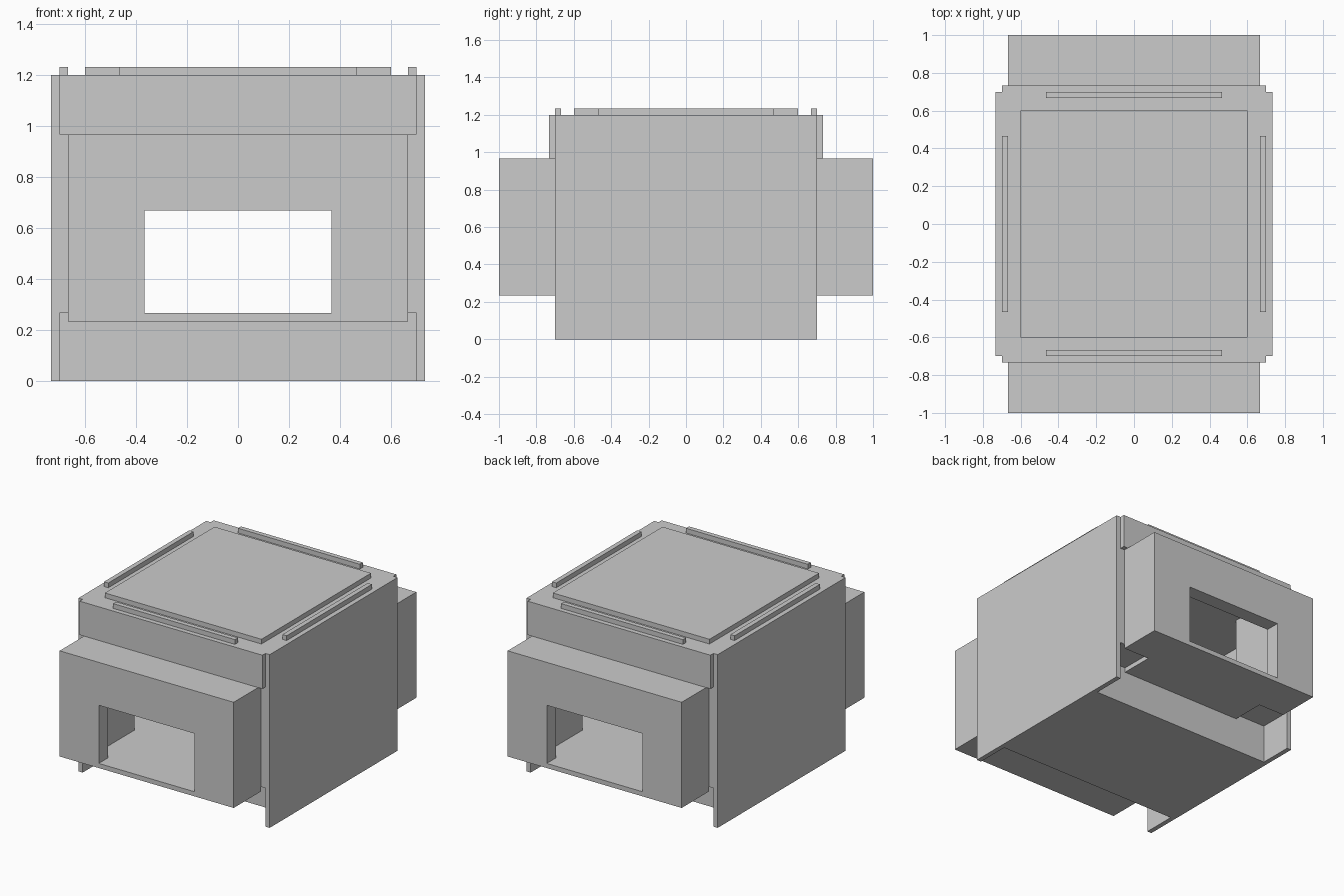
import bpy

if "Cube" in bpy.data.objects:
    bpy.data.objects.remove(bpy.data.objects["Cube"])


def box(name, x, y, z):
    """Box from (min, max) ranges on each axis."""
    bpy.ops.mesh.primitive_cube_add(
        size=1, location=[(r[0] + r[1]) / 2 for r in (x, y, z)])
    ob = bpy.context.object
    ob.name = name
    ob.scale = [r[1] - r[0] for r in (x, y, z)]
    bpy.ops.object.transform_apply(location=False, rotation=False, scale=True)
    return ob


def span(s, a, b):
    """Range a..b, mirrored to the negative side when s is -1."""
    return tuple(sorted((s * a, s * b)))


WALL, OUT = 0.70, 0.733       # inner and outer face of the side panels
POST = 0.467                  # inner face of the posts
BAY = 0.667                   # half width of the bays
FLOOR, CEIL, TOP = 0.267, 0.967, 1.2

# Main body
box("floor_block", (-WALL, WALL), (-POST, POST), (0, FLOOR))
box("roof_block", (-WALL, WALL), (-OUT, OUT), (CEIL, TOP))
box("roof_panel", (-0.6, 0.6), (-0.6, 0.6), (TOP, 1.233))

for s, side in ((-1, "left"), (1, "right")):
    box(side + "_wall", span(s, WALL, OUT), (-WALL, WALL), (0, TOP))
    box(side + "_roof_rail", span(s, BAY, WALL), (-POST, POST), (TOP, 1.233))

# Front and back bays, each with a doorway into the chamber
for t, end in ((-1, "front"), (1, "back")):
    box(end + "_roof_rail", (-POST, POST), span(t, BAY, WALL), (TOP, 1.233))
    box(end + "_bay_floor", (-BAY, BAY), span(t, WALL, 1.0), (0.235, FLOOR))
    box(end + "_bay_threshold", (-POST, POST), span(t, POST, WALL), (0.235, FLOOR))
    box(end + "_bay_roof", (-BAY, BAY), span(t, WALL, 1.0), (0.935, CEIL))
    box(end + "_bay_header", (-0.367, 0.367), span(t, 0.9, 1.0), (0.67, 0.935))
    for s, side in ((-1, "left"), (1, "right")):
        box(f"{end}_{side}_post", span(s, POST, WALL), span(t, POST, WALL), (FLOOR, CEIL))
        box(f"{end}_{side}_bay_side", span(s, POST, BAY), span(t, WALL, 0.9), (FLOOR, 0.935))
        box(f"{end}_{side}_bay_jamb", span(s, 0.367, BAY), span(t, 0.9, 1.0), (FLOOR, 0.935))
